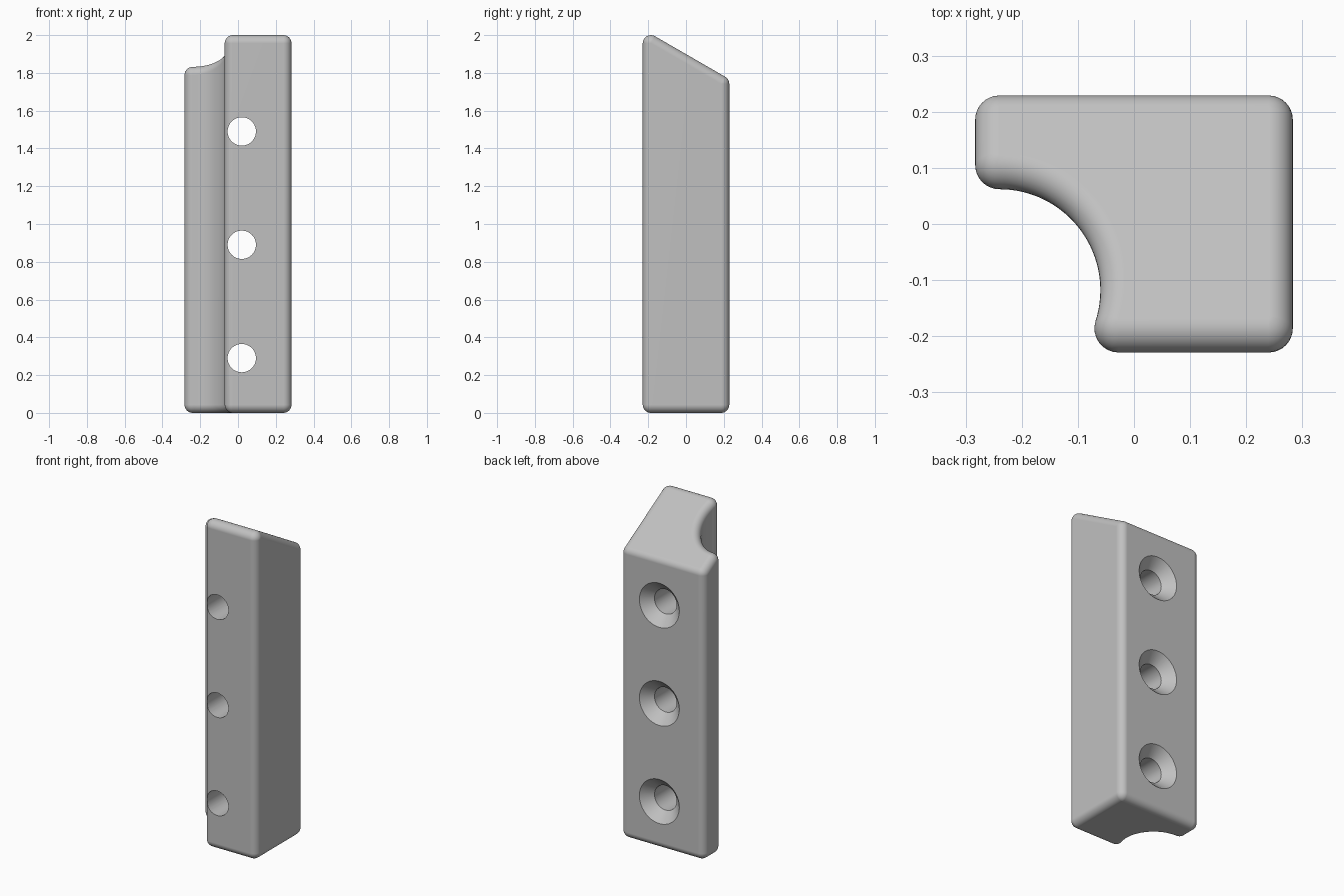
import bpy, bmesh, math
from mathutils import Vector

default = bpy.data.objects.get("Cube")
if default:
    bpy.data.objects.remove(default, do_unlink=True)

grey = bpy.data.materials.new("plain grey")
grey.use_nodes = True
colour = (0.53, 0.53, 0.53, 1)
grey.diffuse_color = colour
grey.node_tree.nodes["Principled BSDF"].inputs["Base Color"].default_value = colour

ROUND = 0.043                          # edge rounding radius
STEPS = 8                              # segments per rounded edge
W, D = 0.283 - ROUND, 0.229 - ROUND    # half width and depth of the rounding centres
SLOPE = math.radians(30)
TOP_Z = 2 - ROUND
TOP_DIR = Vector((0, math.sin(SLOPE), math.cos(SLOPE)))
GROOVE = Vector((-W, -0.118))
GROOVE_R = 0.18 + ROUND


def sweep(start, end, steps):
    return [math.radians(start + (end - start) * i / steps) for i in range(steps + 1)]


def heading(angle):
    return Vector((math.cos(angle), math.sin(angle)))


# Outline: rounding centres, each with its outward direction
outline = []


def corner(x, y, start, end):
    outline.extend((Vector((x, y)), heading(a)) for a in sweep(start, end, STEPS))


groove_end = math.degrees(math.asin((-D - GROOVE.y) / GROOVE_R))
groove_x = GROOVE.x + GROOVE_R * math.cos(math.radians(groove_end))
corner(W, -D, -90, 0)
corner(W, D, 0, 90)
corner(-W, D, 90, 180)
corner(-W, GROOVE.y + GROOVE_R, 180, 270)
for a in sweep(90, groove_end, 32)[1:-1]:
    outline.append((GROOVE + heading(a) * GROOVE_R, -heading(a)))
corner(groove_x, -D, 180 + groove_end, 270)


def ring(bm, top, t):
    """One loop of the rounded rim; t runs from the side to the cap."""
    verts = []
    for p, n in outline:
        side = n.to_3d()
        z = TOP_Z - math.tan(SLOPE) * (p.y + D) if top else ROUND
        cap = TOP_DIR if top else Vector((0, 0, -1))
        verts.append(bm.verts.new(Vector((p.x, p.y, z)) + side.slerp(cap, t) * ROUND))
    return verts


# Body: rounded bottom rim, straight sides, rounded sloping top rim
bm = bmesh.new()
rings = [ring(bm, False, 1 - i / STEPS) for i in range(STEPS + 1)]
rings += [ring(bm, True, i / STEPS) for i in range(STEPS + 1)]
count = len(outline)
for low, high in zip(rings, rings[1:]):
    for i in range(count):
        j = (i + 1) % count
        bm.faces.new((low[i], low[j], high[j], high[i]))
bm.faces.new(rings[0][::-1])
bm.faces.new(rings[-1])
bmesh.ops.remove_doubles(bm, verts=bm.verts, dist=1e-5)
bmesh.ops.recalc_face_normals(bm, faces=bm.faces)
mesh = bpy.data.meshes.new("grooved_block")
bm.to_mesh(mesh)
bm.free()
mesh.materials.append(grey)
block = bpy.data.objects.new("grooved_block", mesh)
bpy.context.collection.objects.link(block)

# Countersunk screw holes: turned cutters running front to back
bm = bmesh.new()
SIDES = 64
for z in (0.29, 0.89, 1.49):
    loops = []
    for y, r in ((-0.4, 0.075), (0.169, 0.075), (0.249, 0.155)):
        turns = [heading(math.tau * i / SIDES) * r for i in range(SIDES)]
        loops.append([bm.verts.new((0.02 + d.x, y, z + d.y)) for d in turns])
    for a, b in zip(loops, loops[1:]):
        for i in range(SIDES):
            j = (i + 1) % SIDES
            bm.faces.new((a[i], a[j], b[j], b[i]))
    bm.faces.new(loops[0])
    bm.faces.new(loops[-1])
bmesh.ops.recalc_face_normals(bm, faces=bm.faces)
cut_mesh = bpy.data.meshes.new("hole_cutter")
bm.to_mesh(cut_mesh)
bm.free()
cut_mesh.materials.append(grey)
cutter = bpy.data.objects.new("hole_cutter", cut_mesh)
cutter.hide_render = True
bpy.context.collection.objects.link(cutter)

cut = block.modifiers.new("screw holes", "BOOLEAN")
cut.operation = "DIFFERENCE"
cut.solver = "EXACT"
cut.object = cutter

# Apply the holes, then shade smooth with crisp hole rims
bpy.ops.object.select_all(action="DESELECT")
bpy.context.view_layer.objects.active = block
block.select_set(True)
bpy.ops.object.modifier_apply(modifier=cut.name)
bpy.data.objects.remove(cutter, do_unlink=True)
bpy.ops.object.shade_smooth_by_angle(angle=math.radians(30))
weighted = block.modifiers.new("even shading", "WEIGHTED_NORMAL")
weighted.keep_sharp = True
